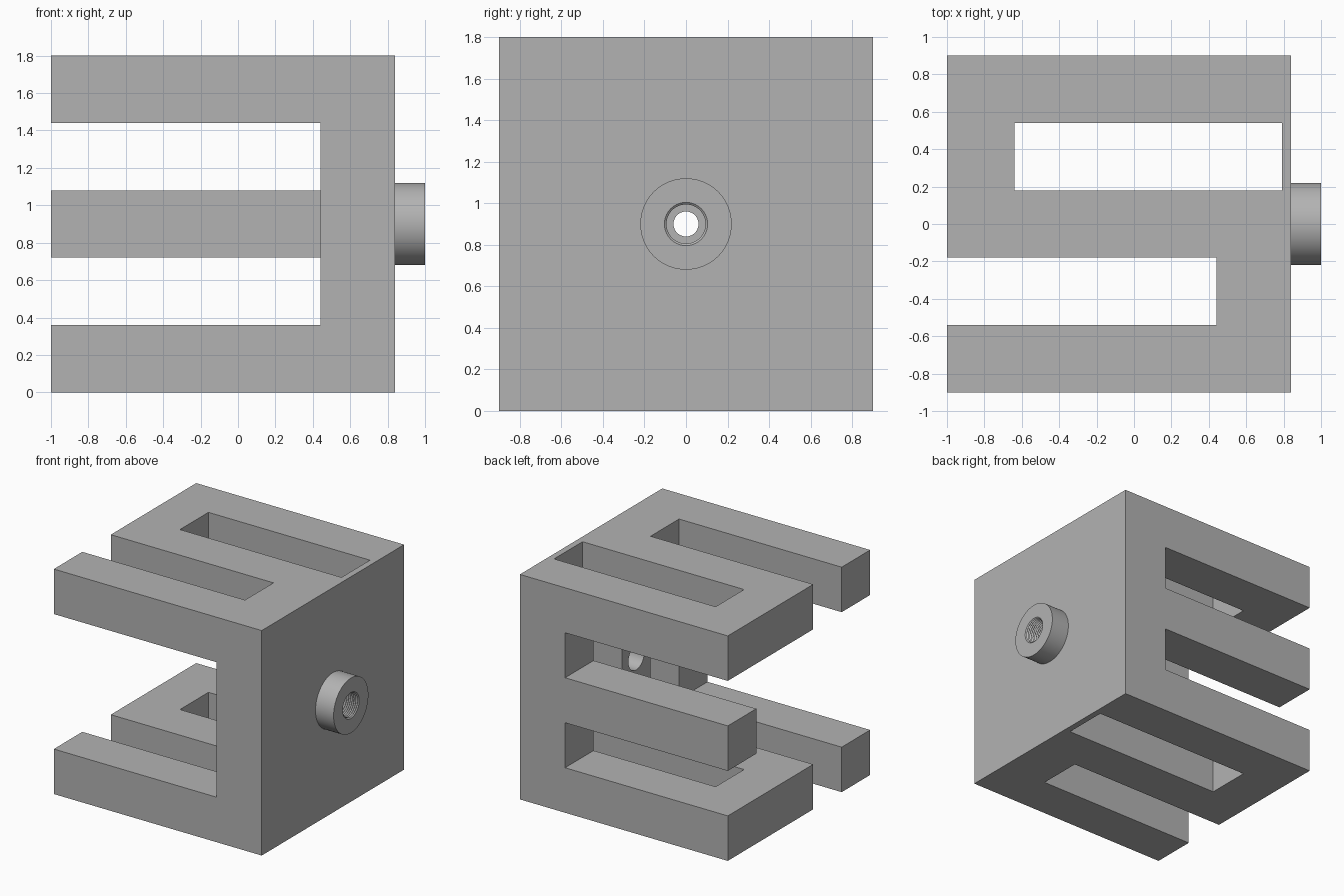
import bpy, bmesh, math
from mathutils import Matrix

old = bpy.data.objects.get("Cube")
if old:
    bpy.data.objects.remove(old, do_unlink=True)

grey = bpy.data.materials.new("mid_grey")
grey.use_nodes = True
colour = (0.45, 0.45, 0.45, 1)
grey.diffuse_color = colour
grey.node_tree.nodes["Principled BSDF"].inputs["Base Color"].default_value = colour


def add(name, bm):
    bmesh.ops.recalc_face_normals(bm, faces=bm.faces)
    mesh = bpy.data.meshes.new(name)
    bm.to_mesh(mesh)
    bm.free()
    mesh.materials.append(grey)
    ob = bpy.data.objects.new(name, mesh)
    bpy.context.collection.objects.link(ob)
    return ob


def box(name, x, y, z):
    bm = bmesh.new()
    bmesh.ops.create_cube(bm, size=1)
    for v in bm.verts:
        for i, (lo, hi) in enumerate((x, y, z)):
            v.co[i] = lo if v.co[i] < 0 else hi
    return add(name, bm)


def lathe(name, profile, steps=64):
    """Spin (x, radius) points about the horizontal bore axis."""
    bm = bmesh.new()
    rings = []
    for x, r in profile:
        angles = [2 * math.pi * i / steps for i in range(steps)]
        rings.append([bm.verts.new((x, r * math.cos(a), AXIS + r * math.sin(a))) for a in angles])
    for a, b in zip(rings, rings[1:] + rings[:1]):
        for i in range(steps):
            j = (i + 1) % steps
            bm.faces.new((a[i], a[j], b[j], b[i]))
    return add(name, bm)


def rod(name, x0, x1, r):
    bm = bmesh.new()
    m = Matrix.Translation(((x0 + x1) / 2, 0, AXIS)) @ Matrix.Rotation(math.pi / 2, 4, 'Y')
    bmesh.ops.create_cone(bm, cap_ends=True, segments=64, radius1=r, radius2=r,
                          depth=x1 - x0, matrix=m)
    return add(name, bm)


def cut(target, cutter):
    mod = target.modifiers.new("cut", 'BOOLEAN')
    mod.operation = 'DIFFERENCE'
    mod.solver = 'EXACT'
    mod.object = cutter
    bpy.context.view_layer.objects.active = target
    bpy.ops.object.modifier_apply(modifier=mod.name)
    bpy.data.objects.remove(cutter, do_unlink=True)


def smooth(ob):
    bpy.ops.object.select_all(action='DESELECT')
    ob.select_set(True)
    bpy.context.view_layer.objects.active = ob
    bpy.ops.object.shade_smooth_by_angle(angle=math.radians(30))


# Measures: bar width, plate faces, spine face, bore axis height
B = 0.36
H = 5 * B
AXIS = H / 2
LEFT, SPINE, INNER, PLATE = -1, 0.44, 0.79, 0.84
OUT = 1.1
bars = [-AXIS + i * B for i in range(6)]
through = (-0.1, H + 0.1)
middle = (B, H - B)

# Block carved into bars
block = box("slotted_block", (LEFT, PLATE), (-AXIS, AXIS), (0, H))
cut(block, box("closed_slot", (LEFT + B, INNER), (bars[3], bars[4]), through))
cut(block, box("open_slot", (-OUT, SPINE), (bars[1], bars[2]), through))
cut(block, box("hollow", (-OUT, SPINE), (-OUT, bars[4]), middle))
for z in (B, 3 * B):
    cut(block, box("rear_gap", (-OUT, SPINE), (bars[4] - 0.1, OUT), (z, z + B)))
cut(block, box("spine_pocket", (SPINE - 0.1, INNER), (bars[1], bars[2]), middle))

# Bore with a narrow collar between two wider ends
cut(block, rod("bore", 0.3, OUT, 0.06))
cut(block, rod("rear_counterbore", 0.3, 0.66, 0.1))
cut(block, rod("front_counterbore", 0.7, OUT, 0.1))
smooth(block)

# Boss with a ridged inner wall
thread = []
ridges = 10
pitch = (1 - PLATE) / ridges
for i in range(ridges):
    x = 1 - i * pitch
    thread += [(x, 0.104), (x - pitch / 2, 0.094)]
boss = lathe("threaded_boss", [(PLATE, 0.104), (PLATE, 0.22), (1, 0.22)] + thread)
smooth(boss)
